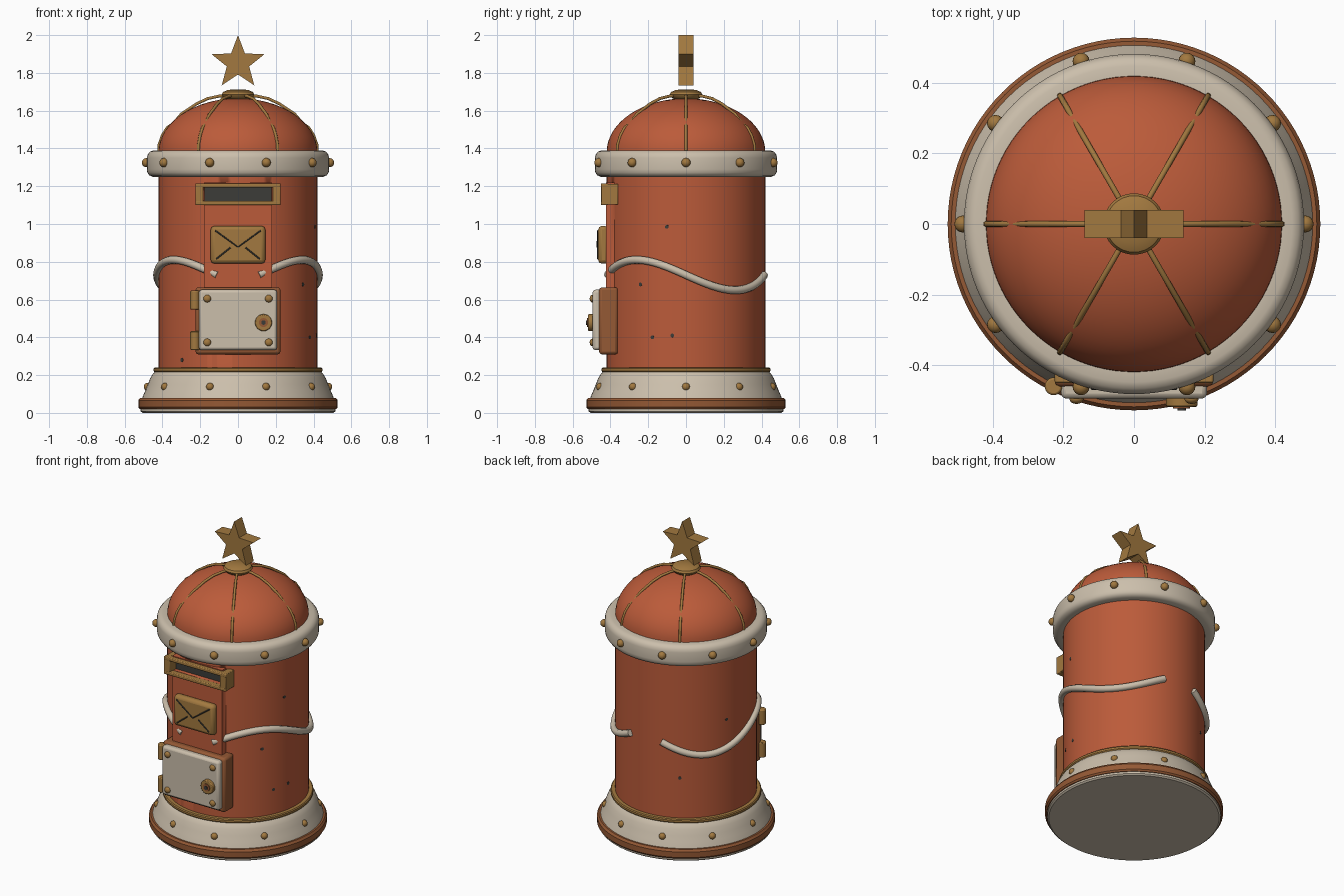
import bpy, bmesh, math
from math import sin, cos, pi, radians
from mathutils import Matrix, Vector

if "Cube" in bpy.data.objects:
    bpy.data.objects.remove(bpy.data.objects["Cube"], do_unlink=True)


def material(name, rgb):
    m = bpy.data.materials.new(name)
    m.use_nodes = True
    m.diffuse_color = (*rgb, 1)
    m.node_tree.nodes["Principled BSDF"].inputs["Base Color"].default_value = (*rgb, 1)
    return m


RED = material("brick red", (0.50, 0.105, 0.042))
CREAM = material("cream", (0.60, 0.52, 0.41))
GOLD = material("antique gold", (0.36, 0.19, 0.05))
COPPER = material("copper brown", (0.30, 0.10, 0.035))
DARK = material("dark grey", (0.045, 0.045, 0.04))


def finish(name, bm, mat, bevel=0, segments=2, angle=35):
    bmesh.ops.recalc_face_normals(bm, faces=bm.faces)
    mesh = bpy.data.meshes.new(name)
    bm.to_mesh(mesh)
    bm.free()
    ob = bpy.data.objects.new(name, mesh)
    bpy.context.collection.objects.link(ob)
    mesh.materials.append(mat)
    if bevel:
        mod = ob.modifiers.new("bevel", "BEVEL")
        mod.width, mod.segments = bevel, segments
    bpy.ops.object.select_all(action="DESELECT")
    ob.select_set(True)
    bpy.context.view_layer.objects.active = ob
    bpy.ops.object.shade_smooth_by_angle(angle=radians(angle))
    return ob


def lathe(name, profile, mat, closed=False, steps=96):
    """Spin (radius, height) points about the z axis."""
    bm = bmesh.new()
    vs = [bm.verts.new((r, 0, z)) for r, z in profile]
    es = [bm.edges.new(p) for p in zip(vs, vs[1:])]
    if closed:
        es.append(bm.edges.new((vs[-1], vs[0])))
    bmesh.ops.spin(bm, geom=vs + es, axis=(0, 0, 1), cent=(0, 0, 0),
                   angle=2 * pi, steps=steps, use_duplicate=False)
    bmesh.ops.remove_doubles(bm, verts=bm.verts, dist=1e-5)
    return finish(name, bm, mat)


def box(name, x, y, z, mat, bevel=0):
    """Box from (min, max) pairs."""
    bm = bmesh.new()
    size = [b - a for a, b in (x, y, z)]
    mid = [(a + b) / 2 for a, b in (x, y, z)]
    bmesh.ops.create_cube(bm, size=1, matrix=Matrix.Translation(mid) @ Matrix.Diagonal((*size, 1)))
    return finish(name, bm, mat, bevel)


def ball(name, pos, r, mat, scale=(1, 1, 1)):
    bm = bmesh.new()
    bmesh.ops.create_uvsphere(bm, u_segments=16, v_segments=10, radius=r,
                              matrix=Matrix.Translation(pos) @ Matrix.Diagonal((*scale, 1)))
    return finish(name, bm, mat, angle=60)


def cylinder(name, pos, r, depth, mat, turn=Matrix(), bevel=0):
    bm = bmesh.new()
    bmesh.ops.create_cone(bm, cap_ends=True, segments=24, radius1=r, radius2=r, depth=depth,
                          matrix=Matrix.Translation(pos) @ turn)
    return finish(name, bm, mat, bevel)


def tube(name, points, r, mat):
    curve = bpy.data.curves.new(name, "CURVE")
    curve.dimensions = "3D"
    curve.bevel_depth, curve.bevel_resolution, curve.use_fill_caps = r, 3, True
    spline = curve.splines.new("POLY")
    spline.points.add(len(points) - 1)
    for p, co in zip(spline.points, points):
        p.co = (*co, 1)
    curve.materials.append(mat)
    ob = bpy.data.objects.new(name, curve)
    bpy.context.collection.objects.link(ob)
    return ob


def cut(target, x, y, z):
    cutter = box("cutter", x, y, z, DARK)
    mod = target.modifiers.new("slot", "BOOLEAN")
    mod.object, mod.operation, mod.solver = cutter, "DIFFERENCE", "EXACT"
    bpy.context.view_layer.objects.active = target
    bpy.ops.object.modifier_apply(modifier=mod.name)
    bpy.data.objects.remove(cutter, do_unlink=True)


FACE_Y = Matrix.Rotation(pi / 2, 4, "X")

# Base, body, collar and dome
lathe("base_foot", [(0, 0), (.505, 0), (.515, .008), (.515, .03), (0, .03)], CREAM)
lathe("base_band", [(.49, .02), (.52, .02), (.528, .03), (.528, .066), (.518, .08), (.49, .08)],
      COPPER, True)
lathe("base_flare", [(.40, .075), (.508, .075), (.503, .09), (.492, .115), (.478, .15),
                     (.464, .185), (.452, .205), (.44, .218), (.40, .218)], CREAM, True)
lathe("base_trim", [(.40, .216), (.442, .216), (.447, .222), (.447, .234), (.442, .24), (.40, .24)],
      GOLD, True)
body = lathe("body", [(0, .1), (.42, .1), (.42, 1.3), (0, 1.3)], RED)
panel = box("front_panel", (-.18, .18), (-.423, -.35), (.32, 1.22), RED)
for part in (body, panel):
    cut(part, (-.24, .24), (-.6, -.38), (1.12, 1.195))
box("slot_back", (-.178, .178), (-.385, -.378), (1.12, 1.195), DARK)
lathe("collar", [(.41, 1.25), (.452, 1.25), (.470, 1.258), (.480, 1.272), (.482, 1.29),
                 (.482, 1.35), (.478, 1.368), (.466, 1.383), (.448, 1.39), (.41, 1.39)], CREAM, True)


def dome_point(t, lift=0):
    return (.42 + lift) * cos(t), 1.38 + (.285 + lift) * sin(t)


lathe("dome", [dome_point(i * pi / 32) for i in range(16)] + [(0, 1.665)], RED)

# Dome ribs dip below the surface halfway down
rib = [(.05, 1.68), (.10, 1.677), (.16, 1.664), (.22, 1.636), (.30, 1.582),
       (.345, 1.53), (.375, 1.51), (.40, 1.47), (.418, 1.42), (.42, 1.38)]
for i in range(6):
    a = i * pi / 3
    tube("dome_rib", [(r * cos(a), r * sin(a), z) for r, z in rib], .008, GOLD)

# Finial
lathe("finial_cap", [(0, 1.655), (.06, 1.658), (.08, 1.672), (.087, 1.685), (.08, 1.698),
                     (.055, 1.71), (0, 1.713)], GOLD, steps=32)
bm = bmesh.new()
ring = []
for i in range(10):
    r = .062 if i % 2 else .147
    ring.append(bm.verts.new((r * sin(i * pi / 5), -.04, 1.853 + r * cos(i * pi / 5))))
face = bm.faces.new(ring)
ext = bmesh.ops.extrude_face_region(bm, geom=[face])["geom"]
bmesh.ops.translate(bm, vec=(0, .08, 0), verts=[v for v in ext if isinstance(v, bmesh.types.BMVert)])
finish("star", bm, GOLD, angle=10)

# Rivets around the collar and base
for i in range(10):
    a = i * pi / 5
    ball("collar_rivet", (.485 * cos(a), .485 * sin(a), 1.325), .024, GOLD)
    ball("base_rivet", (.478 * cos(a), .478 * sin(a), .138), .021, GOLD)

# Slot frame
for z in ((1.10, 1.122), (1.193, 1.215)):
    box("slot_frame_rail", (-.225, .225), (-.45, -.412), z, GOLD, .005)
for s in (-1, 1):
    box("slot_frame_side", sorted((s * .182, s * .225)), (-.449, -.36), (1.102, 1.213), GOLD, .004)

# Envelope plaque with fold lines
box("envelope_plaque", (-.145, .145), (-.465, -.41), (.79, .99), GOLD, .02)
tube("envelope_flap", [(-.12, -.466, .965), (0, -.47, .878), (.12, -.466, .965)], .004, DARK)
for s in (-1, 1):
    tube("envelope_fold", [(s * .115, -.466, .815), (s * .04, -.468, .875)], .004, DARK)

# Door
box("door_frame", (-.225, .225), (-.46, -.36), (.31, .665), COPPER, .015)
box("door", (-.207, .207), (-.495, -.44), (.332, .652), CREAM, .015)
for x in (-.163, .163):
    for z in (.373, .605):
        ball("door_rivet", (x, -.496, z), .02, GOLD, (1, .7, 1))
for z in (.383, .597):
    cylinder("door_hinge", (-.228, -.46, z), .025, .1, GOLD, bevel=.006)
cylinder("lock_plate", (.135, -.503, .478), .045, .03, GOLD, FACE_Y, .005)
cylinder("lock_ring", (.135, -.517, .478), .024, .012, COPPER, FACE_Y)
cylinder("keyhole", (.135, -.522, .478), .012, .014, DARK, FACE_Y)

# Wavy piping on both sides
for s in (-1, 1):
    pts = []
    for i in range(49):
        a = radians(-75 + 150 * i / 48)
        pts.append((s * .428 * cos(a), .428 * sin(a), .73 - .08 * sin(2.4 * a)))
    tube("side_piping", pts, .021, CREAM)

# Small paint chips
for deg, z in ((-14, .985), (-25, .4), (-10, .41), (-35, .68), (-135, .28), (120, .5), (160, .85)):
    a = radians(deg)
    turn = Vector((cos(a), sin(a), 0)).to_track_quat("Z", "Y").to_matrix().to_4x4()
    cylinder("paint_chip", (.4195 * cos(a), .4195 * sin(a), z), .01, .004, DARK, turn)
